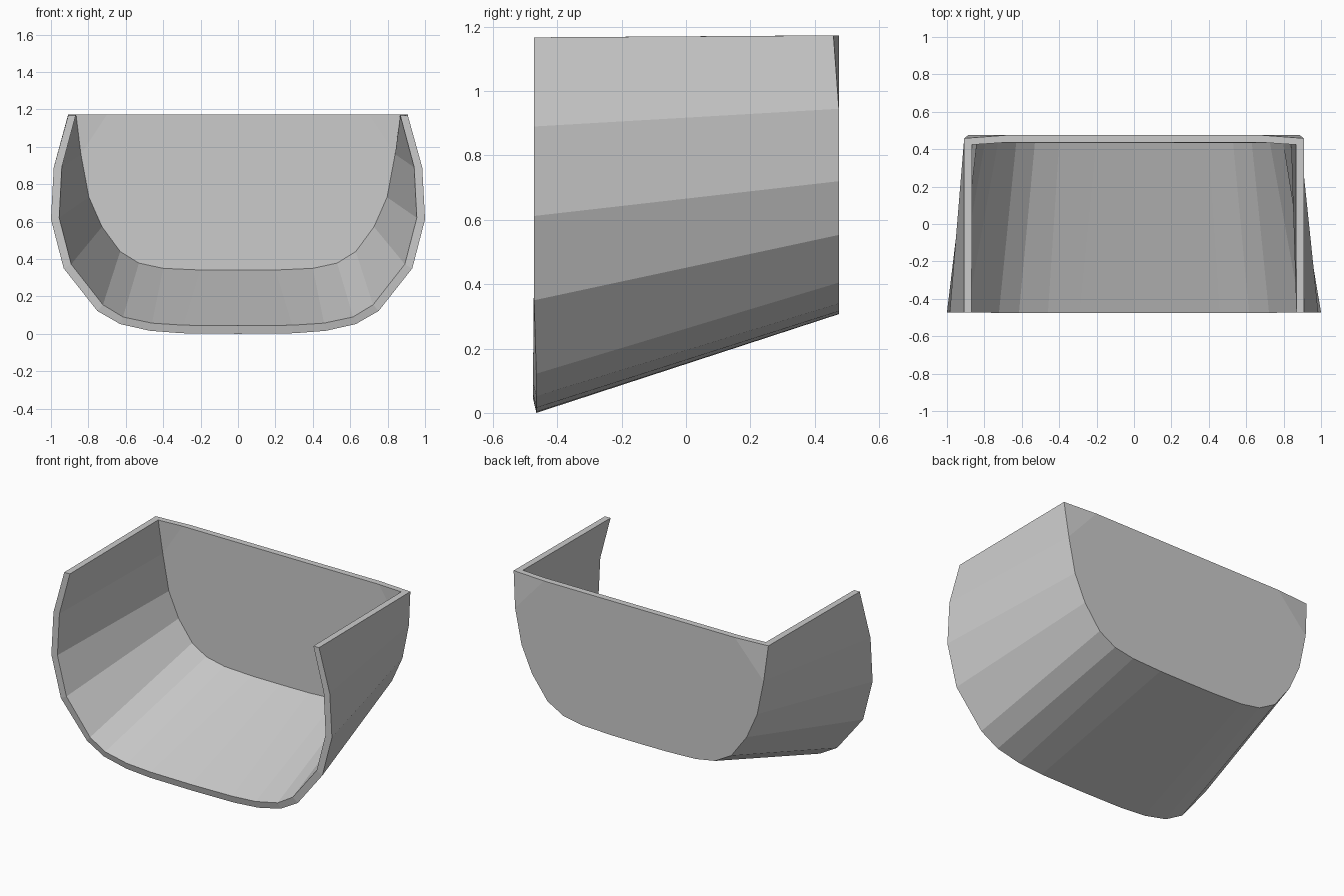
import bpy, bmesh

if "Cube" in bpy.data.objects:
    bpy.data.objects.remove(bpy.data.objects["Cube"])

# Half cross-sections (x, z), from the top edge down to the centre line
OUTER_FRONT = [(.908, 1.167), (.985, .89), (1, .612), (.932, .35), (.752, .122),
               (.63, .052), (.47, .016), (.3, .003), (0, 0)]
INNER_FRONT = [(.868, 1.167), (.942, .89), (.956, .62), (.892, .372), (.722, .155),
               (.615, .09), (.46, .057), (.29, .046), (0, .043)]
OUTER_BACK = [(.908, 1.173), (.886, .945), (.84, .72), (.765, .553), (.655, .405),
              (.54, .34), (.405, .316), (.2, .308), (0, .307)]
INNER_BACK = [(.866, 1.173), (.84, .96), (.797, .73), (.727, .572), (.63, .44),
              (.53, .378), (.4, .35), (.2, .341), (0, .34)]

bm = bmesh.new()


def loop(half, ys):
    """Mirrored open loop; ys = y at the top corner, the sides and the bottom."""
    n = len(half)
    pts = [(x, ys[0] if i == 0 else ys[1] if i < 4 else ys[2], z)
           for i, (x, z) in enumerate(half)]
    pts += [(-x, y, z) for x, y, z in pts[n - 2::-1]]
    return [bm.verts.new(p) for p in pts]


def strip(a, b):
    for i in range(len(a) - 1):
        bm.faces.new((a[i], a[i + 1], b[i + 1], b[i]))


def wall(ring, x, y):
    """Back panel with slightly bent upper corners; returns its top edge."""
    r, l = (bm.verts.new((s * x, y, 1.173)) for s in (1, -1))
    bm.faces.new((ring[0], ring[1], r))
    bm.faces.new((ring[-1], l, ring[-2]))
    bm.faces.new([r] + ring[1:-1] + [l])
    return [ring[0], r, l, ring[-1]]


of = loop(OUTER_FRONT, (-.472, -.472, -.465))
inf = loop(INNER_FRONT, (-.472, -.473, -.475))
ob = loop(OUTER_BACK, (.458, .475, .475))
ib = loop(INNER_BACK, (.424, .434, .434))

# Curved shell, front rim, back panel and top rim
strip(of, ob)
strip(inf, ib)
strip(of, inf)
outer_top = wall(ob, .68, .475)
inner_top = wall(ib, .7, .435)
strip([of[0]] + outer_top + [of[-1]], [inf[0]] + inner_top + [inf[-1]])

bmesh.ops.recalc_face_normals(bm, faces=bm.faces)
mesh = bpy.data.meshes.new("open_scoop")
bm.to_mesh(mesh)
bm.free()
bpy.context.collection.objects.link(bpy.data.objects.new("open_scoop", mesh))
